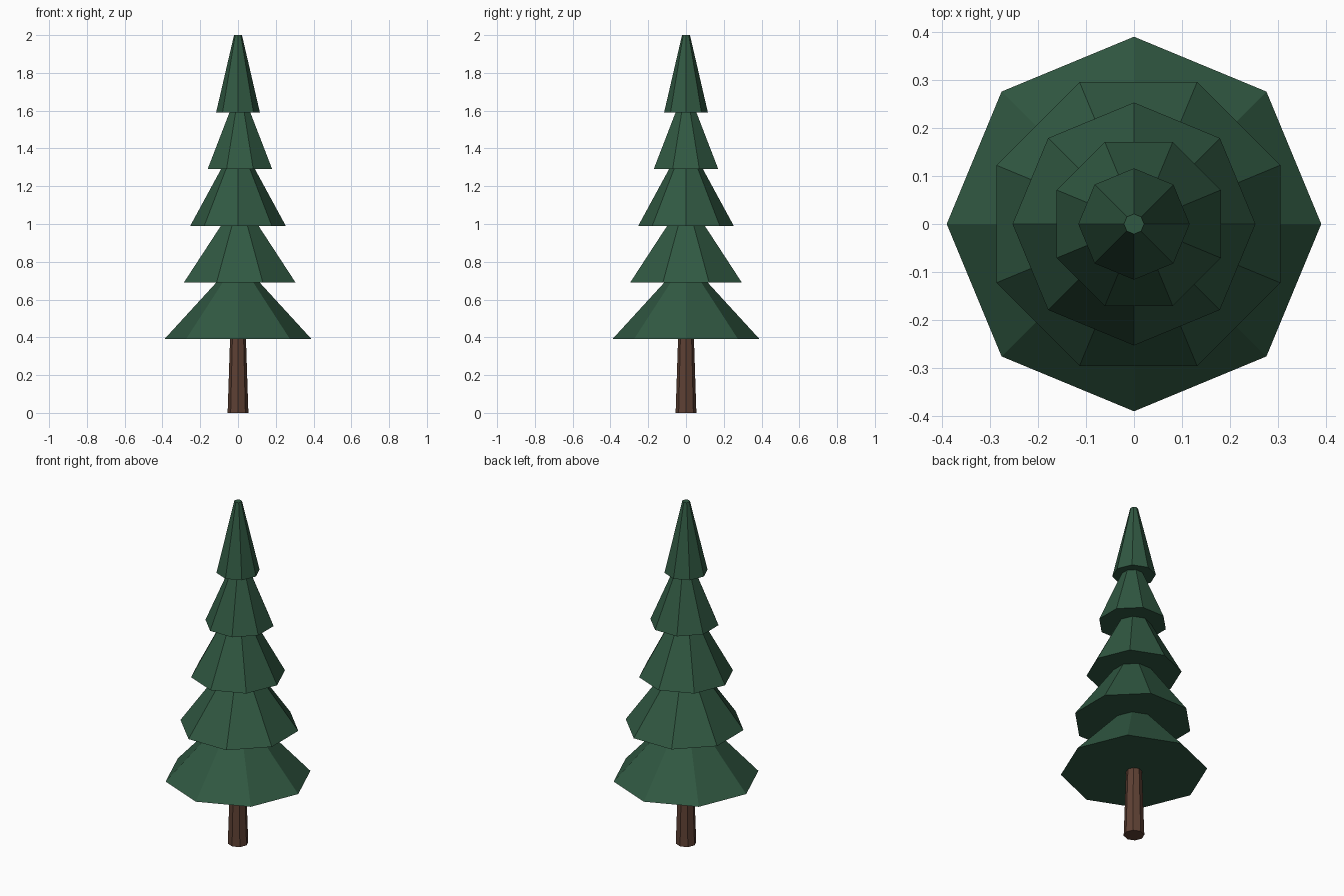
import bpy
import math

cube = bpy.data.objects.get("Cube")
if cube:
    bpy.data.objects.remove(cube, do_unlink=True)


def make_material(name, colour):
    mat = bpy.data.materials.new(name)
    mat.use_nodes = True
    mat.diffuse_color = colour
    mat.node_tree.nodes["Principled BSDF"].inputs["Base Color"].default_value = colour
    return mat


def octagon_frustum(name, mat, bottom, top, r_bottom, r_top, turn=0.0, shift=0.0):
    """Flat-shaded eight-sided tapered section; turn is in degrees."""
    bpy.ops.mesh.primitive_cone_add(
        vertices=8, radius1=r_bottom, radius2=r_top, depth=top - bottom,
        location=(shift, 0, (bottom + top) / 2), rotation=(0, 0, math.radians(turn)))
    obj = bpy.context.object
    obj.name = name
    obj.data.name = name
    obj.data.materials.append(mat)
    return obj


needles = make_material("pine green", (0.030, 0.098, 0.054, 1))
bark = make_material("bark brown", (0.112, 0.052, 0.034, 1))

# Tapered trunk
octagon_frustum("trunk", bark, 0.0, 0.395, 0.055, 0.042)

# Foliage tiers: bottom, top, lower radius, upper radius, sideways shift
tiers = [
    (0.39, 0.69, 0.39, 0.115, 0.0),
    (0.69, 0.99, 0.32, 0.108, 0.009),
    (0.99, 1.29, 0.253, 0.09, 0.0),
    (1.29, 1.59, 0.185, 0.06, 0.01),
    (1.59, 2.0, 0.116, 0.021, 0.0),
]
for i, (low, high, wide, narrow, shift) in enumerate(tiers):
    # Alternate tiers are turned by half a side
    octagon_frustum(f"foliage_tier_{i + 1}", needles, low, high, wide, narrow,
                    turn=22.5 * (i % 2), shift=shift)
